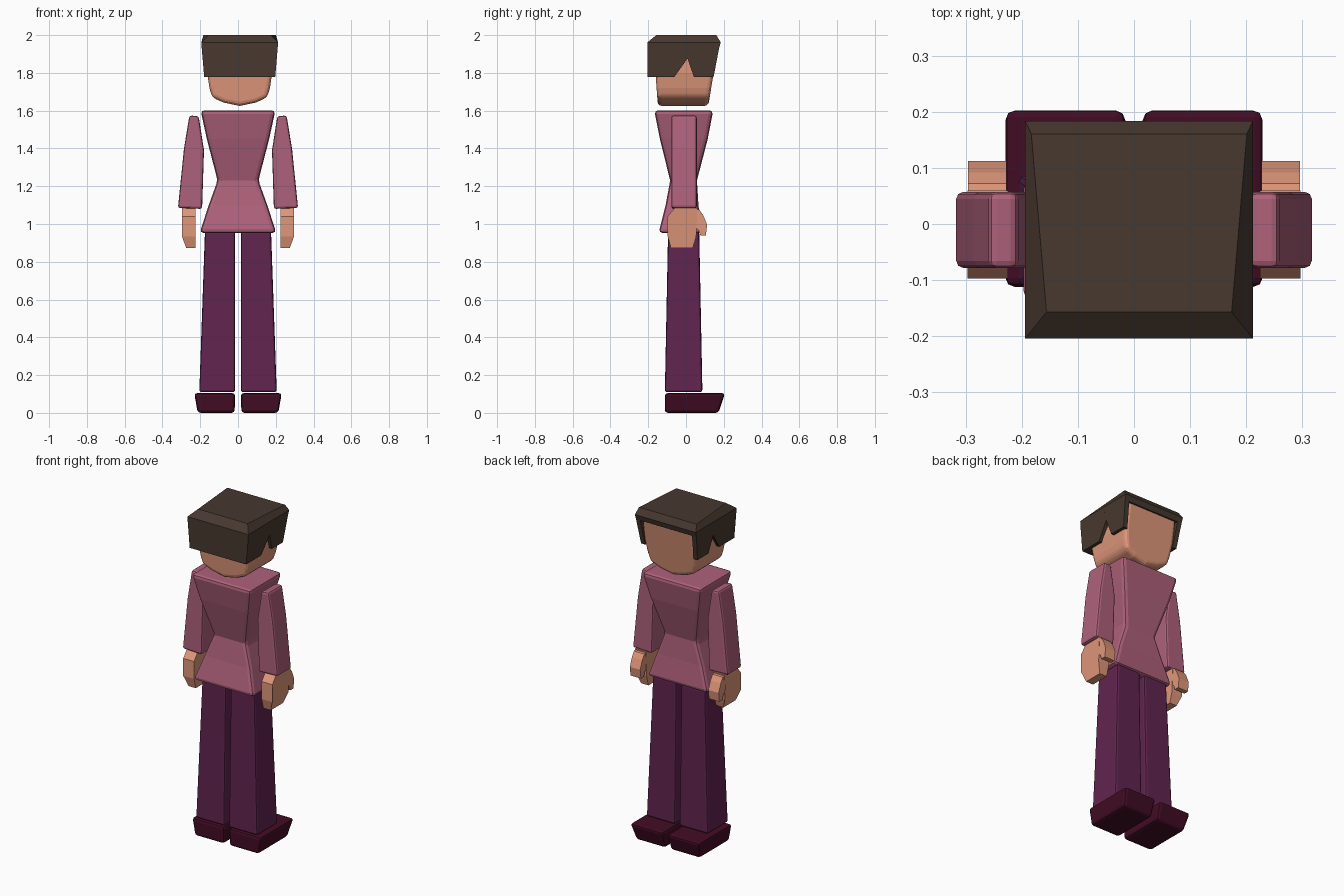
import bpy, bmesh

if "Cube" in bpy.data.objects:
    bpy.data.objects.remove(bpy.data.objects["Cube"])


def material(name, srgb):
    m = bpy.data.materials.new(name)
    lin = [((c / 255 + 0.055) / 1.055) ** 2.4 for c in srgb]
    m.diffuse_color = (*lin, 1)
    m.use_nodes = True
    m.node_tree.nodes["Principled BSDF"].inputs["Base Color"].default_value = m.diffuse_color
    return m


HAIR = material("dark brown hair", (71, 56, 47))
SKIN = material("warm skin", (224, 151, 122))
SHIRT = material("rose top", (174, 97, 122))
PANTS = material("plum trousers", (96, 36, 79))
SHOES = material("dark maroon shoes", (66, 12, 36))


def loft(bm, rings):
    """Join rings of equal point count and cap both ends."""
    vs = [[bm.verts.new(p) for p in r] for r in rings]
    n = len(vs[0])
    for a, b in zip(vs, vs[1:]):
        for i in range(n):
            j = (i + 1) % n
            bm.faces.new((a[i], a[j], b[j], b[i]))
    bm.faces.new(vs[0][::-1])
    bm.faces.new(vs[-1])


def rect(z, x0, x1, y0, y1):
    return [(x0, y0, z), (x1, y0, z), (x1, y1, z), (x0, y1, z)]


def finish(name, bm, mat, bevel=0, segments=2):
    bmesh.ops.recalc_face_normals(bm, faces=bm.faces)
    me = bpy.data.meshes.new(name)
    bm.to_mesh(me)
    bm.free()
    me.materials.append(mat)
    ob = bpy.data.objects.new(name, me)
    bpy.context.collection.objects.link(ob)
    if bevel:
        mod = ob.modifiers.new("soft edges", 'BEVEL')
        mod.width = bevel
        mod.segments = segments
        mod.limit_method = 'ANGLE'
        mod.angle_limit = 0.6
    return ob


def part(name, mat, rings, bevel=0, segments=2):
    bm = bmesh.new()
    loft(bm, rings)
    return finish(name, bm, mat, bevel, segments)


# Torso: flared hem, narrow waist, broad shoulders
part("torso", SHIRT, [
    rect(0.953, -0.203, 0.203, -0.145, 0.085),
    rect(1.10, -0.155, 0.155, -0.108, 0.066),
    rect(1.23, -0.108, 0.108, -0.084, 0.058),
    rect(1.45, -0.165, 0.165, -0.138, 0.115),
    rect(1.602, -0.198, 0.198, -0.168, 0.144)], 0.02)

# Limbs, built on both sides
for side, s in (("left", -1), ("right", 1)):
    part(side + "_leg", PANTS, [
        rect(0.11, s * 0.015, s * 0.205, -0.112, 0.087),
        rect(0.96, s * 0.015, s * 0.175, -0.095, 0.07)], 0.012)
    part(side + "_shoe", SHOES, [
        rect(0.0, s * 0.018, s * 0.213, -0.112, 0.172),
        rect(0.105, s * 0.015, s * 0.232, -0.112, 0.207)], 0.016)
    sleeve = [(0.19, 1.08), (0.318, 1.085), (0.286, 1.40),
              (0.257, 1.575), (0.208, 1.57), (0.18, 1.39)]
    part(side + "_sleeve", SHIRT, [
        [(s * x, y, z) for x, z in sleeve] for y in (-0.078, 0.057)], 0.012)
    # Palm with folded fingers: outer side narrows toward the tips
    palm = [(-0.06, 1.085), (-0.097, 1.04), (-0.097, 0.935), (-0.08, 0.873),
            (0.036, 0.873), (0.054, 0.935), (0.06, 1.085)]
    part(side + "_hand", SKIN, [
        [(s * 0.225, y, z) for y, z in palm],
        [(s * (0.274 if z < 0.9 else 0.297), y, z) for y, z in palm]])
    thumb = [(0.03, 1.085), (0.072, 1.075), (0.092, 1.045), (0.112, 0.995),
             (0.105, 0.94), (0.076, 0.94), (0.068, 0.965), (0.045, 0.99)]
    part(side + "_thumb", SKIN, [
        [(s * x, y, z) for y, z in thumb] for x in (0.227, 0.296)])

# Head: pointed chin seen along y, slightly sloped face
CX = 0.009
jaw = [(0, 1.625), (0.085, 1.643), (0.146, 1.67), (0.16, 1.72), (0.172, 1.80), (0.172, 1.945)]
outline = jaw + [(-x, z) for x, z in reversed(jaw[1:])]


def face_y(z):
    return 0.143 + (z - 1.78) * 0.16


part("head", SKIN, [
    [(CX + x, -0.16 - (z - 1.78) * 0.07, z) for x, z in outline],
    [(CX + x, face_y(z), z) for x, z in outline]], 0.022, 3)

# Hair: cap, back panel and notched side locks in one tapered piece
bm = bmesh.new()
loft(bm, [
    rect(1.93, CX - 0.201, CX + 0.201, -0.204, 0.175),
    rect(1.962, CX - 0.203, CX + 0.203, -0.204, 0.184),
    [(CX - 0.165, -0.157, 2.0), (CX + 0.165, -0.157, 2.0),
     (CX + 0.192, 0.16, 2.0), (CX - 0.192, 0.16, 2.0)]])
loft(bm, [
    rect(1.778, CX - 0.188, CX + 0.188, -0.204, -0.15),
    rect(1.93, CX - 0.201, CX + 0.201, -0.204, -0.15)])
lock = [(-0.204, 1.778), (-0.062, 1.778), (0.008, 1.876), (0.042, 1.778),
        (0.146, 1.778), (0.175, 1.93), (-0.204, 1.93)]
for s in (-1, 1):
    loft(bm, [[(CX + s * (w + (z - 1.778) * 0.085), y, z) for y, z in lock]
              for w in (0.16, 0.188)])
finish("hair", bm, HAIR)
